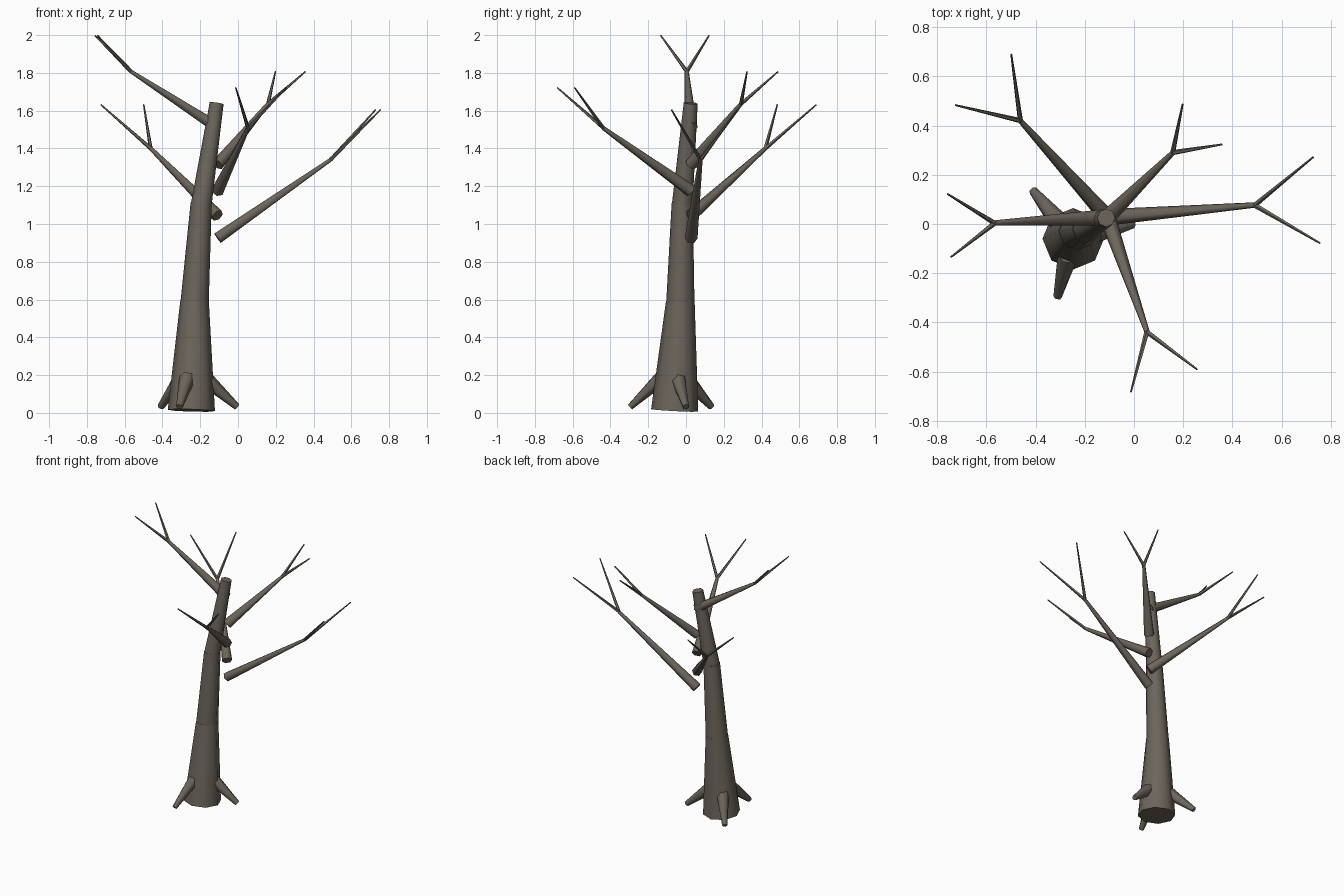
import bpy
from mathutils import Vector

bark = bpy.data.materials.new("grey_brown_bark")
bark.diffuse_color = (0.15, 0.13, 0.105, 1)


def limb(name, a, b, r1, r2, sides):
    """Tapered round limb from point a to point b."""
    a, b = Vector(a), Vector(b)
    d = b - a
    bpy.ops.mesh.primitive_cone_add(vertices=sides, radius1=r1, radius2=r2,
                                    depth=d.length, location=(a + b) / 2)
    o = bpy.context.object
    o.name = name
    o.rotation_mode = 'QUATERNION'
    o.rotation_quaternion = Vector((0, 0, 1)).rotation_difference(d)
    o.data.materials.append(bark)
    bpy.ops.object.shade_smooth_by_angle(angle=1.1)
    return o


# Leaning trunk in three tapering sections
limb("trunk_lower", (-0.247, -0.06, 0.013), (-0.23, -0.03, 0.588), 0.125, 0.076, 8)
limb("trunk_middle", (-0.23, -0.03, 0.58), (-0.195, -0.02, 1.11), 0.075, 0.056, 8)
limb("trunk_upper", (-0.195, -0.02, 1.10), (-0.113, 0.025, 1.64), 0.055, 0.037, 8)

# Roots, splayed around the foot of the trunk
for i, tip in enumerate([(-0.005, 0.0, 0.032), (-0.41, 0.135, 0.032), (-0.31, -0.295, 0.032)]):
    t = Vector(tip)
    base = Vector((-0.25, -0.06, 0.25)).lerp(t, 0.3)
    limb(f"root_{i + 1}", base, t, 0.043, 0.018, 6)

# Branches: base height, end, and two twig tips
branches = [
    (0.925, (0.49, 0.077, 1.34), (0.728, 0.272, 1.605), (0.755, -0.077, 1.605)),
    (1.045, (-0.462, 0.42, 1.40), (-0.499, 0.69, 1.632), (-0.726, 0.483, 1.632)),
    (1.175, (0.053, -0.438, 1.508), (-0.012, -0.682, 1.722), (0.256, -0.59, 1.722)),
    (1.315, (0.158, 0.29, 1.635), (0.198, 0.487, 1.807), (0.357, 0.323, 1.807)),
    (1.51, (-0.566, 0.004, 1.807), (-0.757, 0.122, 1.998), (-0.744, -0.134, 1.998)),
]
for i, (z, end, *tips) in enumerate(branches):
    limb(f"branch_{i + 1}", (-0.108, 0.027, z), end, 0.034, 0.011, 6)
    for j, tip in enumerate(tips):
        limb(f"twig_{i + 1}_{j + 1}", end, tip, 0.011, 0.004, 5)
